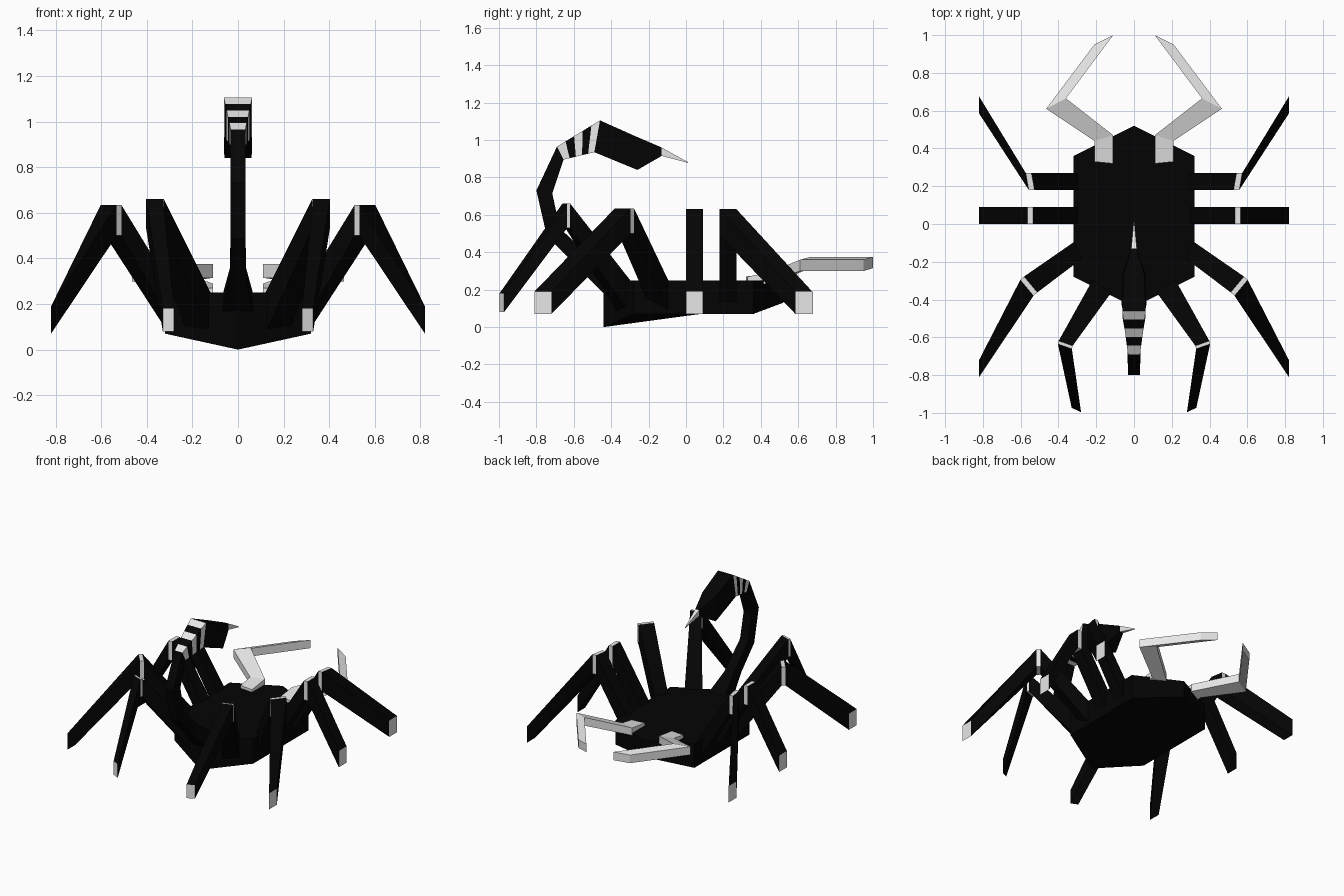
import bpy, bmesh
from mathutils import Vector

if "Cube" in bpy.data.objects:
    bpy.data.objects.remove(bpy.data.objects["Cube"])


def flat(name, rgb):
    m = bpy.data.materials.new(name)
    m.diffuse_color = (*rgb, 1)
    m.use_nodes = True
    m.node_tree.nodes["Principled BSDF"].inputs["Base Color"].default_value = m.diffuse_color
    return m


BLACK = flat("black_shell", (0.0012, 0.0012, 0.0012))
PALE = flat("pale_grey", (0.8, 0.8, 0.8))


def loft(name, rings, segment_mats, end_mat=0, mirror=False):
    """Skin a chain of equal-sized rings; material per segment, caps at both ends."""
    bm = bmesh.new()
    loops = [[bm.verts.new(p) for p in ring] for ring in rings]
    n = len(loops[0])
    for a, b, mat in zip(loops, loops[1:], segment_mats):
        for i in range(n):
            j = (i + 1) % n
            bm.faces.new((a[i], a[j], b[j], b[i])).material_index = mat
    bm.faces.new(loops[0][::-1]).material_index = segment_mats[0]
    bm.faces.new(loops[-1]).material_index = end_mat
    bmesh.ops.recalc_face_normals(bm, faces=bm.faces)
    me = bpy.data.meshes.new(name)
    bm.to_mesh(me)
    bm.free()
    me.materials.append(BLACK)
    me.materials.append(PALE)
    ob = bpy.data.objects.new(name, me)
    bpy.context.collection.objects.link(ob)
    if mirror:
        ob.modifiers.new("Mirror", 'MIRROR')
    return ob


def upright(x, y, wx, wy, z0, z1):
    """Vertical rectangular section, half width vector (wx, wy)."""
    return [(x - wx, y - wy, z0), (x + wx, y + wy, z0),
            (x + wx, y + wy, z1), (x - wx, y - wy, z1)]


# Body: hexagonal slab with a keeled underside
outline = [(0, .52, .13), (.32, .36, .07), (.32, -.28, .07),
           (0, -.44, 0), (-.32, -.28, .07), (-.32, .36, .07)]
bm = bmesh.new()
low = [bm.verts.new(p) for p in outline]
top = [bm.verts.new((x, y, .25)) for x, y, z in outline]
for i in range(6):
    j = (i + 1) % 6
    bm.faces.new((low[i], low[j], top[j], top[i]))
bm.faces.new(top)
bm.faces.new((low[0], low[1], low[2], low[3]))
bm.faces.new((low[0], low[3], low[4], low[5]))
bmesh.ops.recalc_face_normals(bm, faces=bm.faces)
mesh = bpy.data.meshes.new("body")
bm.to_mesh(mesh)
bm.free()
mesh.materials.append(BLACK)
bpy.context.collection.objects.link(bpy.data.objects.new("body", mesh))

# Legs: upper limb, pale knee link, lower limb with pale foot end
legs = {
    "front_leg": [(.29, .225, 0, .045, .08, .24), (.535, .225, .008, .045, .49, .63),
                  (.565, .225, .008, .045, .49, .63), (.82, .63, 0, .045, .07, .19)],
    "middle_leg": [(.29, .045, 0, .045, .08, .24), (.535, .045, 0, .045, .49, .63),
                   (.565, .045, 0, .045, .49, .63), (.82, .045, 0, .045, .07, .19)],
    "rear_leg": [(.29, -.135, .02, .045, .08, .24), (.547, -.32, .035, .042, .50, .635),
                 (.567, -.338, .035, .042, .50, .635), (.82, -.765, 0, .045, .07, .19)],
    "back_leg": [(.17, -.33, .05, .032, .07, .25), (.362, -.632, .037, .013, .53, .66),
                 (.366, -.648, .037, .013, .53, .66), (.305, -.985, .025, .012, .08, .18)],
}
for name, secs in legs.items():
    loft(name, [upright(*s) for s in secs], [0, 1, 0], end_mat=1, mirror=True)

# Pincers: short stub on the body, arm out to the elbow, claw turned inward
pincer = [((.11, .32), (.21, .33), .21, .27, 0),
          ((.11, .47), (.21, .44), .235, .29, 0),
          ((.36, .665), (.465, .61), .30, .36, .015),
          ((.11, 1.0), (.21, .95), .30, .36, .015)]
loft("pincer", [[(*a, z0 + r), (*b, z0), (*b, z1), (*a, z1 + r)]
                for a, b, z0, z1, r in pincer], [1, 1, 1], end_mat=1, mirror=True)


def tail_ring(outer, inner, wo, wi=None):
    wi = wo if wi is None else wi
    return [(-wo, *outer), (wo, *outer), (wi, *inner), (-wi, *inner)]


# Tail: curved stalk
loft("tail_stalk", [
    tail_ring((-.43, .17), (-.36, .25), .065),
    tail_ring((-.59, .33), (-.50, .36), .035),
    tail_ring((-.745, .49), (-.675, .53), .033),
    tail_ring((-.80, .73), (-.715, .715), .032),
    tail_ring((-.69, .965), (-.655, .895), .032)], [0] * 4)

# Striped bands between stalk and stinger bulb
o0, o1 = Vector((-.69, .965)), Vector((-.46, 1.105))
i0, i1 = Vector((-.655, .895)), Vector((-.49, .935))
bands = [tail_ring(o0.lerp(o1, k / 5), i0.lerp(i1, k / 5), .032 + .03 * k / 5)
         for k in range(6)]
loft("tail_bands", bands, [1, 0, 1, 0, 1])

# Bulb and pale stinger
loft("stinger_bulb", [
    tail_ring((-.46, 1.105), (-.49, .935), .062),
    tail_ring((-.27, 1.02), (-.26, .84), .055, .06),
    tail_ring((-.13, .96), (-.13, .915), .015)], [0, 0])
loft("stinger", [
    tail_ring((-.13, .96), (-.13, .915), .015),
    tail_ring((.01, .882), (.01, .878), .002)], [1], end_mat=1)
